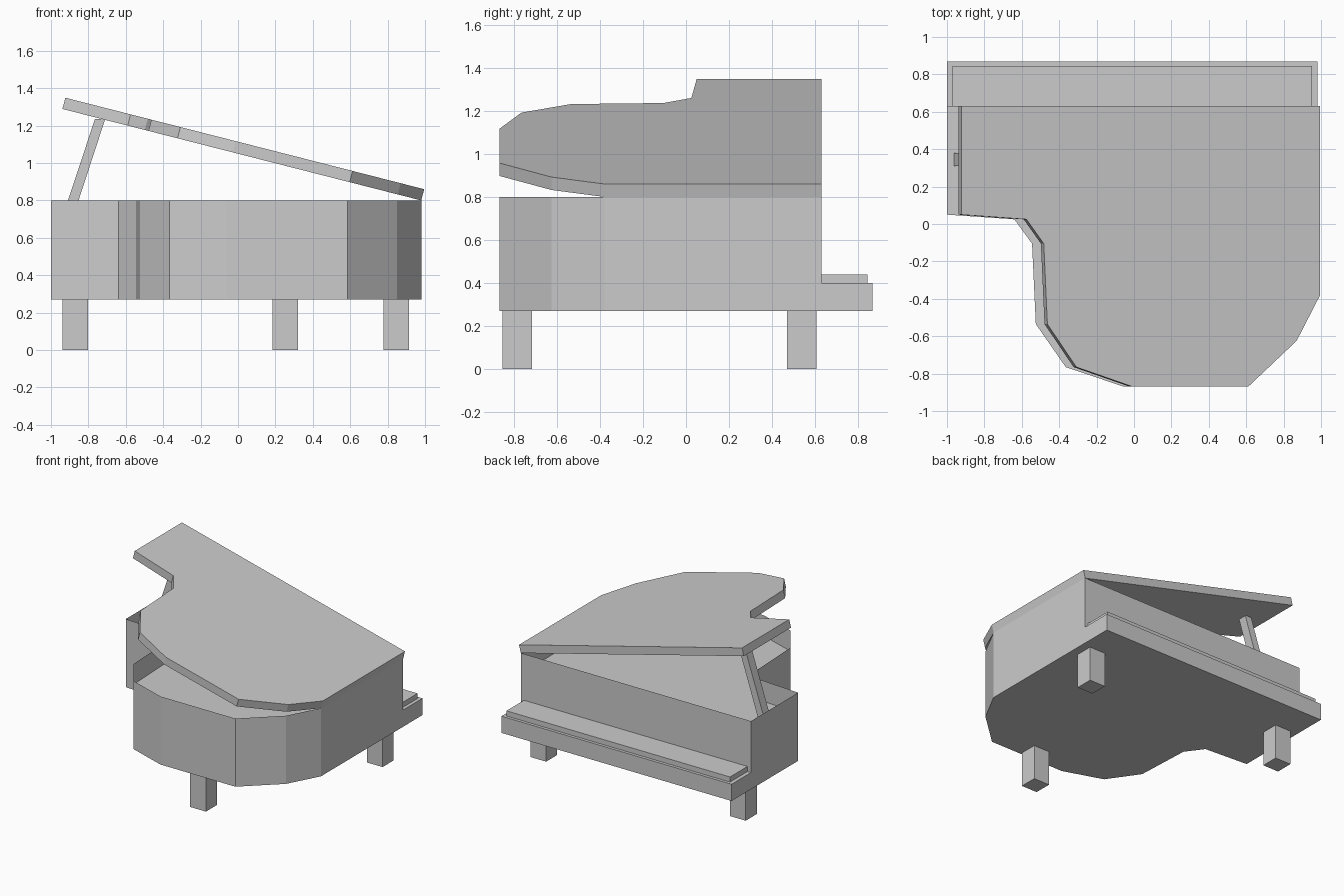
import bpy, bmesh, math
from mathutils import Matrix, Vector

if "Cube" in bpy.data.objects:
    bpy.data.objects.remove(bpy.data.objects["Cube"])

grey = bpy.data.materials.new("plain_grey")
grey.diffuse_color = (0.6, 0.6, 0.6, 1)
grey.use_nodes = True
grey.node_tree.nodes["Principled BSDF"].inputs["Base Color"].default_value = grey.diffuse_color

# Plan outline shared by the case and the lid
OUTLINE = [(-1, 0.63), (-1, 0.05), (-0.64, 0.025), (-0.545, -0.105), (-0.525, -0.535),
           (-0.365, -0.765), (-0.06, -0.868), (0.585, -0.868), (0.85, -0.625),
           (0.98, -0.38), (0.98, 0.63)]


def finish(name, bm):
    bmesh.ops.recalc_face_normals(bm, faces=bm.faces[:])
    mesh = bpy.data.meshes.new(name)
    bm.to_mesh(mesh)
    bm.free()
    mesh.materials.append(grey)
    obj = bpy.data.objects.new(name, mesh)
    bpy.context.collection.objects.link(obj)
    return obj


def ring(bm, z):
    return [bm.verts.new((x, y, z)) for x, y in OUTLINE]


def walls(bm, low, high):
    n = len(low)
    for i in range(n):
        j = (i + 1) % n
        bm.faces.new((low[i], low[j], high[j], high[i]))


def box(name, x0, x1, y0, y1, z0, z1):
    bm = bmesh.new()
    bmesh.ops.create_cube(bm, size=1)
    for v in bm.verts:
        v.co = ((x0 + x1) / 2 + v.co.x * (x1 - x0),
                (y0 + y1) / 2 + v.co.y * (y1 - y0),
                (z0 + z1) / 2 + v.co.z * (z1 - z0))
    return finish(name, bm)


# Case: closed base with a thin open rim
bm = bmesh.new()
base, rim = ring(bm, 0.27), ring(bm, 0.8)
walls(bm, base, rim)
bm.faces.new(base)
finish("case", bm)

# Soundboard recessed below the rim
bm = bmesh.new()
bm.faces.new(ring(bm, 0.64))
finish("soundboard", bm)

# Lid: same outline, hinged open along the right edge
bm = bmesh.new()
low, high = ring(bm, 0), ring(bm, 0.062)
walls(bm, low, high)
bm.faces.new(low)
bm.faces.new(high)
hinge = Vector((0.98, 0, 0.8))
bm.transform(Matrix.Translation(hinge) @ Matrix.Rotation(math.radians(14.3), 4, 'Y')
             @ Matrix.Translation((-0.98, 0, 0)))
finish("lid", bm)

# Lid prop: slanted stick from soundboard to lid
bm = bmesh.new()
bottom, top = (-0.962, -0.905, 0.64), (-0.765, -0.71, 1.235)
loops = [[bm.verts.new((x, y, z)) for x, y in ((a, 0.31), (b, 0.31), (b, 0.38), (a, 0.38))]
         for a, b, z in (bottom, top)]
walls(bm, *loops)
for loop in loops:
    bm.faces.new(loop)
finish("lid_prop", bm)

# Keyboard shelf and key slab
box("key_bed", -1, 0.98, 0.63, 0.868, 0.27, 0.4)
box("keys", -0.97, 0.953, 0.63, 0.845, 0.4, 0.44)

# Three square legs
for name, x, y in (("back_left_leg", -0.87, 0.538), ("back_right_leg", 0.847, 0.538),
                   ("front_leg", 0.253, -0.785)):
    box(name, x - 0.068, x + 0.068, y - 0.068, y + 0.068, 0, 0.27)
